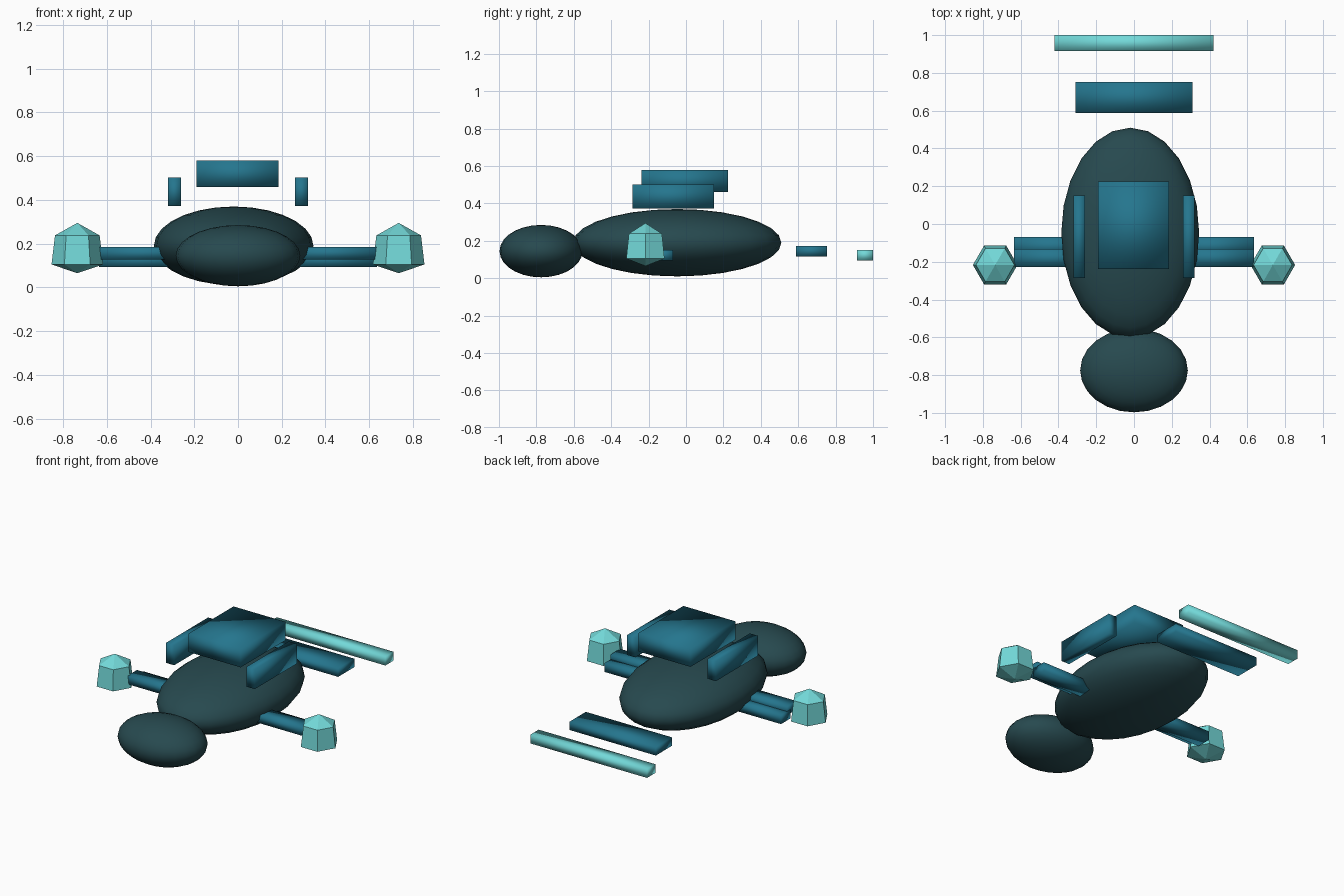
import bpy, bmesh, math

if "Cube" in bpy.data.objects:
    bpy.data.objects.remove(bpy.data.objects["Cube"])


def material(name, rgb):
    m = bpy.data.materials.new(name)
    m.diffuse_color = (*rgb, 1)
    m.use_nodes = True
    m.node_tree.nodes["Principled BSDF"].inputs["Base Color"].default_value = m.diffuse_color
    return m


DARK = material("dark_slate", (0.02, 0.067, 0.078))
TEAL = material("deep_teal", (0.018, 0.18, 0.27))
AQUA = material("pale_aqua", (0.17, 0.69, 0.69))


def finish(bm, name, mat, smooth=True):
    bmesh.ops.recalc_face_normals(bm, faces=bm.faces)
    for f in bm.faces:
        f.smooth = smooth
    mesh = bpy.data.meshes.new(name)
    bm.to_mesh(mesh)
    bm.free()
    mesh.materials.append(mat)
    ob = bpy.data.objects.new(name, mesh)
    bpy.context.collection.objects.link(ob)
    return ob


def ellipsoid(name, centre, radii, segments, rings):
    bm = bmesh.new()
    bmesh.ops.create_uvsphere(bm, u_segments=segments, v_segments=rings, radius=1)
    bmesh.ops.scale(bm, vec=radii, verts=bm.verts)
    bmesh.ops.translate(bm, vec=centre, verts=bm.verts)
    return finish(bm, name, DARK)


def slab(name, mat, xs, ys, zs):
    bm = bmesh.new()
    bmesh.ops.create_cube(bm, size=1)
    bmesh.ops.scale(bm, vec=[r[1] - r[0] for r in (xs, ys, zs)], verts=bm.verts)
    bmesh.ops.translate(bm, vec=[(r[0] + r[1]) / 2 for r in (xs, ys, zs)], verts=bm.verts)
    return finish(bm, name, mat)


def pod(name, x, y):
    # six-sided faceted pod with a pointed top and a shallow base
    bm = bmesh.new()
    top = bm.verts.new((x, y, 0.295))
    base = bm.verts.new((x, y, 0.065))
    rings = []
    for r, z in ((0.102, 0.238), (0.118, 0.105)):
        rings.append([bm.verts.new((x + r * math.cos(i * math.pi / 3),
                                    y + r * math.sin(i * math.pi / 3), z)) for i in range(6)])
    for i in range(6):
        j = (i + 1) % 6
        bm.faces.new((top, rings[0][i], rings[0][j]))
        bm.faces.new((rings[0][i], rings[1][i], rings[1][j], rings[0][j]))
        bm.faces.new((base, rings[1][j], rings[1][i]))
    return finish(bm, name, AQUA, smooth=False)


# body and head
ellipsoid("body", (-0.02, -0.047, 0.19), (0.365, 0.557, 0.18), 24, 14)
ellipsoid("head", (0, -0.775, 0.145), (0.285, 0.222, 0.14), 24, 14)

# raised back plate
slab("top_plate", TEAL, (-0.19, 0.185), (-0.237, 0.225), (0.46, 0.58))

# mirrored side plates, arms and pods
for side, s in (("left", -1), ("right", 1)):
    slab(side + "_side_plate", TEAL, sorted((s * 0.26, s * 0.32)), (-0.285, 0.15), (0.373, 0.502))
    arm = sorted((s * 0.2, s * 0.635))
    slab(side + "_front_arm", TEAL, arm, (-0.228, -0.132), (0.128, 0.184))
    slab(side + "_rear_arm", TEAL, arm, (-0.165, -0.07), (0.094, 0.152))
    pod(side + "_pod", s * 0.735, -0.217)

# detached tail strips
slab("tail_plate", TEAL, (-0.31, 0.31), (0.587, 0.753), (0.117, 0.172))
slab("tail_fin", AQUA, (-0.42, 0.42), (0.915, 1.0), (0.095, 0.152))
